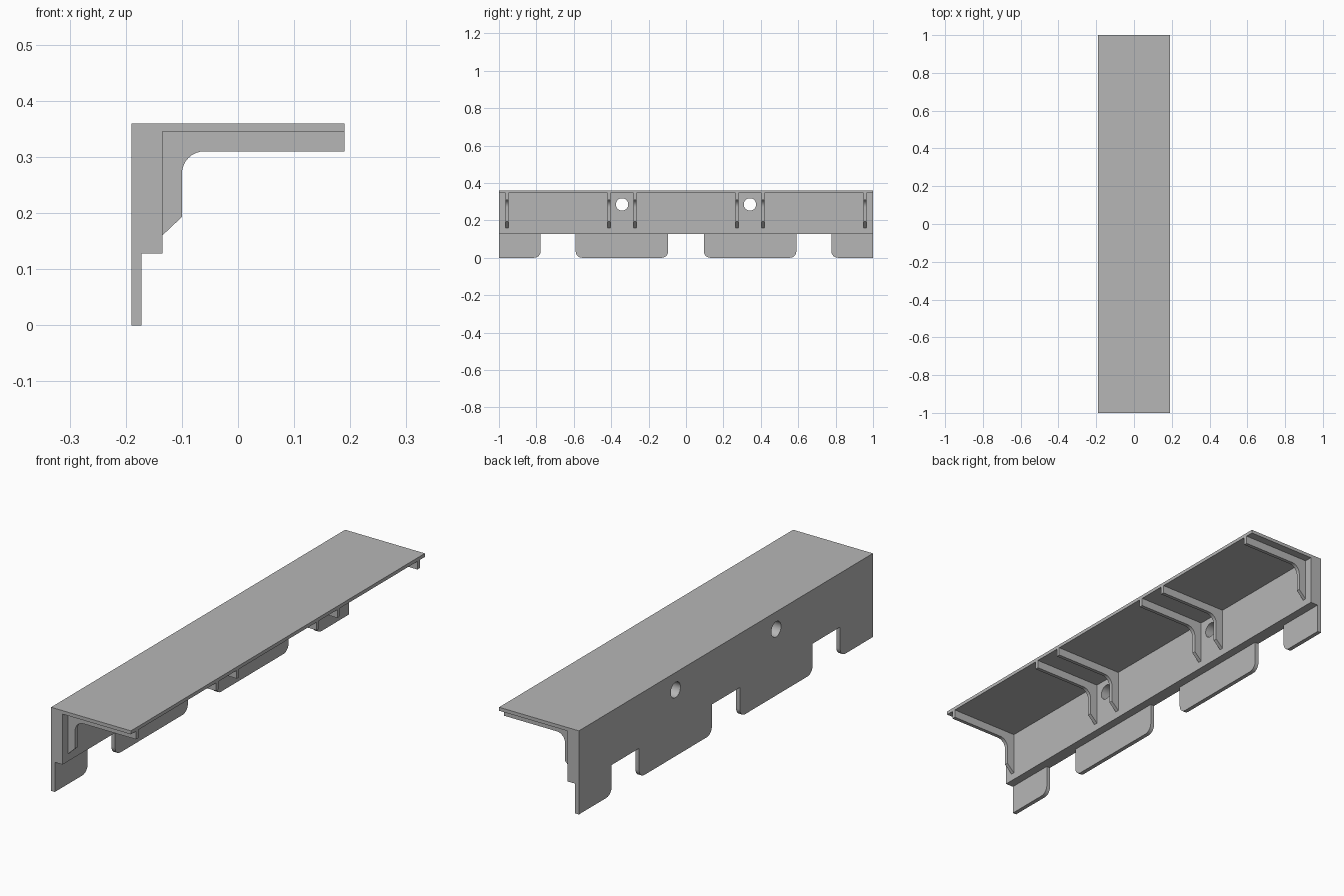
import bpy
import bmesh
from math import sin, cos, pi, radians
from mathutils import Vector

cube = bpy.data.objects.get("Cube")
if cube:
    bpy.data.objects.remove(cube, do_unlink=True)

gray = bpy.data.materials.new("plain gray")
gray.use_nodes = True
gray.diffuse_color = (0.47, 0.47, 0.47, 1)
gray.node_tree.nodes["Principled BSDF"].inputs["Base Color"].default_value = gray.diffuse_color

BACK, FACE, TIP = -0.19, -0.135, 0.19      # x of the wall back, wall face, shelf edge
LEDGE, UNDER, TOP = 0.128, 0.345, 0.36     # z of the wall bottom, shelf underside, shelf top


def arc(cx, cy, r, start, end, steps=8):
    """Points on a circular arc, angles in degrees."""
    angles = [radians(start + (end - start) * i / steps) for i in range(steps + 1)]
    return [(cx + r * cos(a), cy + r * sin(a)) for a in angles]


def extrude(name, points, place, offset):
    """Place a 2D profile in space and extrude it along an offset."""
    bm = bmesh.new()
    face = bm.faces.new([bm.verts.new(place(a, b)) for a, b in points])
    result = bmesh.ops.extrude_face_region(bm, geom=[face])
    moved = [v for v in result["geom"] if isinstance(v, bmesh.types.BMVert)]
    bmesh.ops.translate(bm, verts=moved, vec=Vector(offset))
    bmesh.ops.recalc_face_normals(bm, faces=bm.faces)
    mesh = bpy.data.meshes.new(name)
    bm.to_mesh(mesh)
    bm.free()
    mesh.materials.append(gray)
    obj = bpy.data.objects.new(name, mesh)
    bpy.context.collection.objects.link(obj)
    return obj


def smooth(obj):
    bpy.ops.object.select_all(action="DESELECT")
    obj.select_set(True)
    bpy.context.view_layer.objects.active = obj
    bpy.ops.object.shade_smooth_by_angle(angle=radians(30))


# Wall and shelf as one L-shaped section
section = [(BACK, LEDGE), (FACE, LEDGE), (FACE, UNDER),
           (TIP, UNDER), (TIP, TOP), (BACK, TOP)]
body = extrude("wall_and_shelf", section, lambda x, z: (x, -1, z), (0, 2, 0))

# Round screw holes through the wall
for y in (-0.342, 0.342):
    circle = arc(y, 0.285, 0.033, 0, 360, 32)[:-1]
    cutter = extrude("hole_cutter", circle, lambda a, z: (BACK - 0.05, a, z), (0.15, 0, 0))
    cutter.hide_render = True
    cut = body.modifiers.new("hole", "BOOLEAN")
    cut.operation = "DIFFERENCE"
    cut.solver = "EXACT"
    cut.object = cutter
    bpy.context.view_layer.objects.active = body
    bpy.ops.object.modifier_apply(modifier=cut.name)
    bpy.data.objects.remove(cutter, do_unlink=True)
smooth(body)

# Angled ribs bracing the shelf against the wall
rib_profile = ([(FACE, UNDER), (TIP, UNDER), (TIP, 0.31)]
               + arc(-0.06, 0.27, 0.04, 90, 180)
               + [(-0.10, 0.193), (FACE, 0.16)])
RIB = 0.016
for side in (-1, 1):
    for y in (0.272, 0.412, 0.957):
        start = side * y - RIB / 2
        smooth(extrude("rib", rib_profile, lambda x, z: (x, start, z), (0, RIB, 0)))

# Hanging tabs with rounded lower corners; the end tabs stay square outside
R = 0.035
for side in (-1, 1):
    for inner, outer in ((0.095, 0.59), (0.777, 1.0)):
        lower = [(1.0, 0)] if outer == 1.0 else arc(outer - R, R, R, 0, -90)
        outline = [(inner, LEDGE), (outer, LEDGE)] + lower + arc(inner + R, R, R, 270, 180)
        smooth(extrude("tab", outline, lambda y, z: (BACK, side * y, z), (0.018, 0, 0)))
